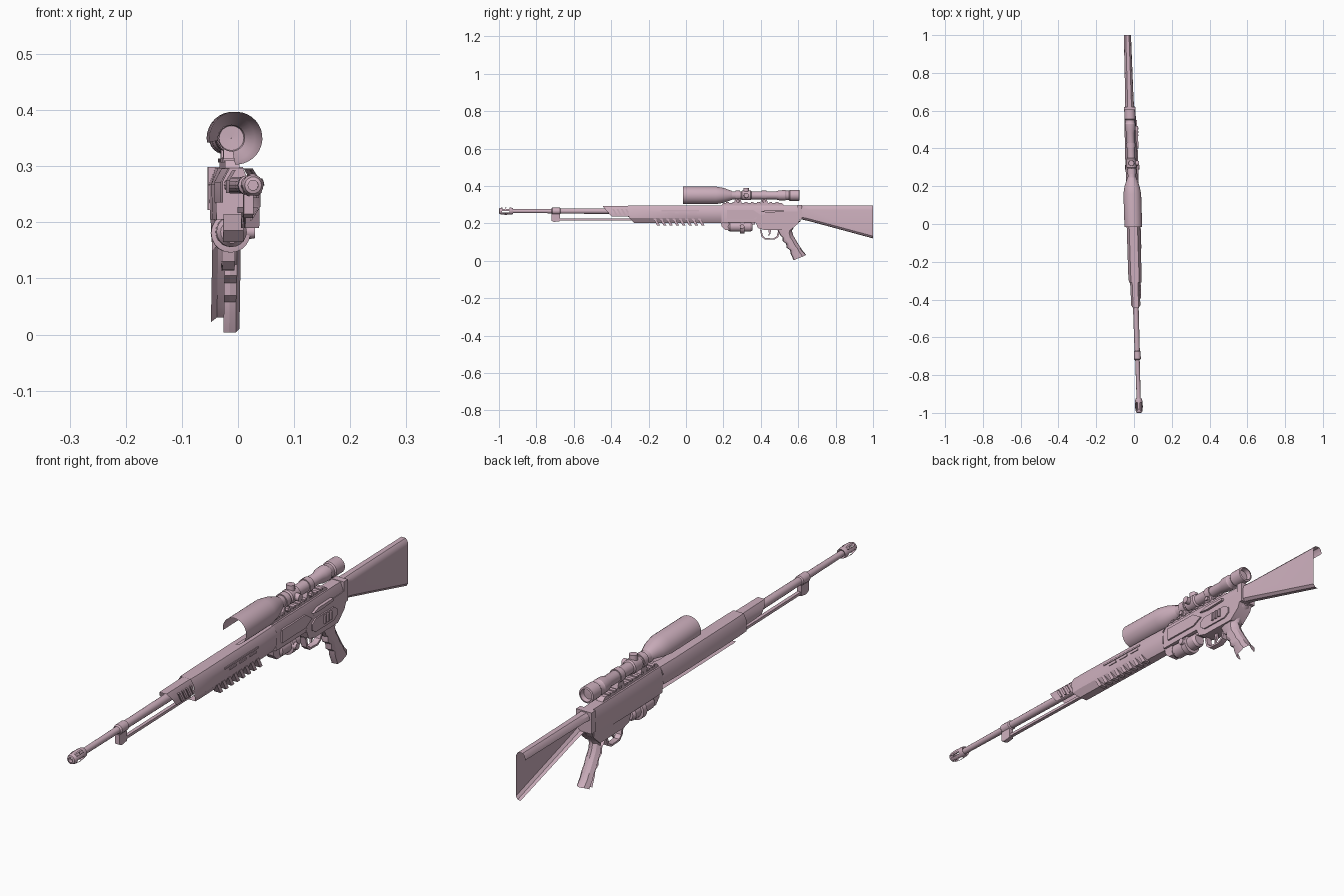
import bpy, bmesh, math
from mathutils import Vector, Matrix

mat = bpy.data.materials.new("dusty pink")
mat.diffuse_color = (0.61, 0.43, 0.51, 1)


def finish(name, bm, solid=True):
    """Turn a bmesh into an object; the whole rifle is yawed slightly."""
    if solid:
        bmesh.ops.recalc_face_normals(bm, faces=bm.faces)
    for v in bm.verts:
        v.co.x += -0.031 * v.co.y - 0.004
    me = bpy.data.meshes.new(name)
    bm.to_mesh(me)
    bm.free()
    me.materials.append(mat)
    ob = bpy.data.objects.new(name, me)
    bpy.context.collection.objects.link(ob)
    return ob


def loft(name, rows, closed=False, caps=False):
    """Skin a list of cross-sections (lists of 3D points)."""
    bm = bmesh.new()
    vs = [[bm.verts.new(p) for p in r] for r in rows]
    n = len(rows[0])
    for a, b in zip(vs, vs[1:]):
        for i in range(n if closed else n - 1):
            j = (i + 1) % n
            bm.faces.new((a[i], a[j], b[j], b[i]))
    if caps:
        bm.faces.new(vs[0])
        bm.faces.new(vs[-1])
    return finish(name, bm, solid=caps)


def lathe(name, prof, zc, x=0, a0=0, a1=360, n=20, caps=False):
    """Revolve (y, radius) pairs about a lengthwise axis, maybe only an arc.
    Angle 0 is +x, 90 is up."""
    full = a1 - a0 >= 360
    k = n if full else n + 1
    rows = []
    for y, r in prof:
        rows.append([(x + r * math.cos(math.radians(a0 + (a1 - a0) * i / n)), y,
                      zc + r * math.sin(math.radians(a0 + (a1 - a0) * i / n))) for i in range(k)])
    return loft(name, rows, full, caps)


def plate(name, outline, x0, x1):
    """Extrude a side outline of (y, z) across x."""
    return loft(name, [[(x, y, z) for y, z in outline] for x in (x0, x1)], True, True)


def box(name, x0, x1, y0, y1, z0, z1):
    return plate(name, [(y0, z0), (y1, z0), (y1, z1), (y0, z1)], x0, x1)


def section(y, pts):
    return [(x, y, z) for x, z in pts]


def knob(name, p, axis, r, h, n=14):
    bm = bmesh.new()
    q = Vector(axis).to_track_quat('Z', 'Y').to_matrix().to_4x4()
    bmesh.ops.create_cone(bm, cap_ends=True, segments=n, radius1=r, radius2=r * 0.92,
                          depth=h, matrix=Matrix.Translation(p) @ q)
    return finish(name, bm)


# barrel and muzzle brake
BZ = 0.266
lathe("barrel", [(-0.93, .011), (-0.7, .012), (-0.68, .014), (-0.44, .015), (0.2, .015)], BZ, n=14, caps=True)
lathe("brake_collar", [(-0.93, .011), (-0.925, .017), (-0.935, .019), (-0.945, .019)], BZ, n=14)
lathe("brake_front_ring", [(-0.985, .019), (-0.998, .015), (-1.0, .009), (-0.985, .009)], BZ, n=14)
for i in range(5):
    a = 18 + 72 * i
    lathe("brake_prong", [(-0.94, .019), (-0.965, .021), (-0.99, .018)], BZ, a0=a - 19, a1=a + 19, n=3)
    lathe("brake_prong_inside", [(-0.94, .014), (-0.99, .013)], BZ, a0=a - 19, a1=a + 19, n=3)

# front barrel block and under-rod
lathe("barrel_band", [(-0.72, .013), (-0.715, .018), (-0.675, .018), (-0.67, .013)], BZ, n=12)
plate("rod_block", [(-0.72, .25), (-0.72, .215), (-0.705, .208), (-0.675, .212), (-0.675, .25)], -.008, .009)
box("under_rod", -.006, .007, -0.705, -0.29, .217, .227)

# front sleeve, open underneath, raked front edge
sl = [(-.024, .252), (-.024, .275), (-.014, .293), (.014, .293), (.024, .275), (.024, .238)]
loft("front_sleeve", [[(x, -0.446 + (.293 - z) * .85, z) for x, z in sl],
                      section(-0.30, [(x * 1.1, z) for x, z in sl])])
for i in range(4):
    y = -0.395 + i * 0.023
    plate("sleeve_fin", [(y, .278), (y + .01, .278), (y + .03, .243), (y + .02, .243)], .02, .03)

# handguard shell: the far lower side is left open
hg = [(-.035, .235), (-.035, .272), (-.022, .296), (.022, .296), (.036, .274), (.036, .228),
      (.02, .203), (-.012, .203)]
loft("handguard", [[(x * .93, -0.31 + max(0, .235 - z) * 1.0, z) for x, z in hg],
                   section(-0.26, hg), section(0.10, hg), section(0.19, [(x * .9, z) for x, z in hg])])
for i in range(8):  # slanted cooling fins
    y = -0.175 + i * 0.034
    plate("cooling_fin", [(y, .226), (y + .014, .226), (y + .036, .19), (y + .02, .19)], .012, .037)
for y0, y1, z in ((-.13, .07, .268), (-.10, -.06, .255), (-.04, 0.0, .255), (.02, .06, .255)):
    box("handguard_slot", .034, .039, y0, y1, z - .003, z + .003)

# receiver
rc = [(-.03, .205), (-.032, .268), (-.02, .297), (.02, .297), (.032, .268), (.03, .205)]
loft("receiver", [section(0.19, [(x * .95, z) for x, z in rc]), section(0.37, rc),
                  section(0.6, [(x * .9, z) for x, z in rc])], True, True)
plate("lower_receiver", [(.37, .21), (.385, .175), (.42, .165), (.56, .165), (.6, .2), (.612, .23),
                         (.6, .265), (.45, .262), (.38, .235)], -.026, .031)
plate("side_panel", [(.40, .2), (.42, .187), (.53, .187), (.55, .2), (.55, .222), (.53, .235),
                     (.42, .235), (.40, .222)], .03, .036)
for i in range(3):
    box("side_panel_rib", .034, .043, .465 + i * .018, .474 + i * .018, .2, .23)
plate("ejection_cover", [(.22, .272), (.36, .272), (.40, .245), (.36, .225), (.22, .225)], .028, .036)
plate("bolt_handle", [(.40, .262), (.43, .272), (.52, .272), (.52, .262), (.44, .258)], .028, .04)
box("receiver_end_band", -.031, .031, .595, .62, .222, .299)

# sight rail
plate("sight_rail", [(.19, .297), (.2, .31), (.51, .31), (.525, .297)], -.013, .013)
for i in range(9):
    box("rail_tooth", -.016, .016, .215 + i * .033, .23 + i * .033, .307, .314)

# cylinder under the receiver
lathe("gas_cylinder", [(.225, .02), (.235, .027), (.345, .027), (.355, .02)], .183, caps=True)
lathe("gas_cylinder_ring", [(.288, .027), (.29, .035), (.312, .035), (.314, .027)], .181, caps=True)
plate("cylinder_bracket", [(.185, .215), (.19, .185), (.21, .165), (.24, .165), (.24, .19), (.215, .215)], -.016, .02)
plate("cylinder_mount", [(.24, .21), (.24, .195), (.37, .195), (.37, .21)], -.014, .014)
knob("cylinder_knob", (.034, .30, .183), (1, 0, 0), .013, .018)

# trigger guard and trigger
outer = [(.395, .168), (.403, .13), (.42, .115), (.47, .113), (.492, .125), (.505, .165)]
inner = [(.404, .168), (.411, .134), (.424, .122), (.466, .12), (.484, .13), (.495, .165)]
loft("trigger_guard", [[(x, y, z) for (y, z) in o] for x, o in
                       ((-.011, inner), (-.011, outer), (.011, outer), (.011, inner), (-.011, inner))])
plate("trigger", [(.44, .168), (.455, .168), (.452, .145), (.44, .13), (.443, .148)], -.004, .004)

# pistol grip: near side, finger steps and wrapped back strap
front = [(.488, .166), (.505, .135), (.517, .125), (.517, .105), (.535, .092), (.538, .07),
         (.556, .058), (.56, .038), (.575, .004)]
back = [(.615, .215), (.578, .182), (.566, .16), (.574, .135), (.588, .11), (.60, .09), (.612, .072),
        (.626, .05), (.645, .03)]
loft("grip", [[(.006, f[0], f[1]), (.018, f[0] + .004, f[1]),
               (.025, f[0] * .75 + b[0] * .25, f[1] * .75 + b[1] * .25),
               (.025, f[0] * .3 + b[0] * .7, f[1] * .3 + b[1] * .7),
               (.014, b[0] - .005, b[1]), (0, b[0], b[1]), (-.014, b[0] - .005, b[1]),
               (-.025, f[0] * .3 + b[0] * .7, f[1] * .3 + b[1] * .7)] for f, b in zip(front, back)])
loft("grip_front_strap", [[(x, y, z) for y, z in front] for x in (.006, -.004)])

# butt stock: near side and rounded top, far side open
def stock_row(y, w, lo):
    return section(y, [(-w, .272), (-w * .85, .286), (-w * .45, .295), (w * .45, .295), (w * .85, .286),
                       (w, .272), (w, lo + .012), (w * .6, lo + .002), (0, lo)])
loft("stock", [stock_row(.615, .025, .222), stock_row(.66, .022, .212), stock_row(1.0, .019, .12)])

# telescopic sight; objective bell is open on the lower far side
SZ = .35
lathe("sight_objective", [(-.015, .047), (.16, .047), (.20, .04), (.245, .024)], SZ, a0=-85, a1=190, n=24)
lathe("sight_tube", [(.235, .024), (.25, .021), (.48, .021), (.50, .027), (.53, .028), (.535, .025),
                     (.55, .025), (.555, .029), (.605, .029), (.607, .023), (.59, .02)], SZ, n=24)
lathe("sight_lens", [(.245, .022), (.246, .0005)], SZ, n=20)
lathe("eyepiece_lens", [(.59, .021), (.591, .0005)], SZ, n=20)
lathe("sight_saddle", [(.295, .021), (.3, .026), (.345, .026), (.35, .021)], SZ, n=16)
knob("top_turret", (0, .322, .378), (0, 0, 1), .016, .024)
knob("side_turret", (.03, .322, SZ), (1, 0, 0), .014, .02)
for y in (.265, .405):
    lathe("sight_ring", [(y, .021), (y, .025), (y + .025, .025), (y + .025, .021)], SZ, n=16)
    plate("sight_mount", [(y - .008, .31), (y + .033, .31), (y + .025, .335), (y, .335)], -.014, .014)
    knob("mount_screw", (.018, y + .0125, .32), (1, 0, 0), .009, .012, 8)

# shade smooth with sharp creases
bpy.ops.object.select_all(action='SELECT')
bpy.context.view_layer.objects.active = bpy.context.selected_objects[0]
bpy.ops.object.shade_smooth_by_angle(angle=math.radians(32))
